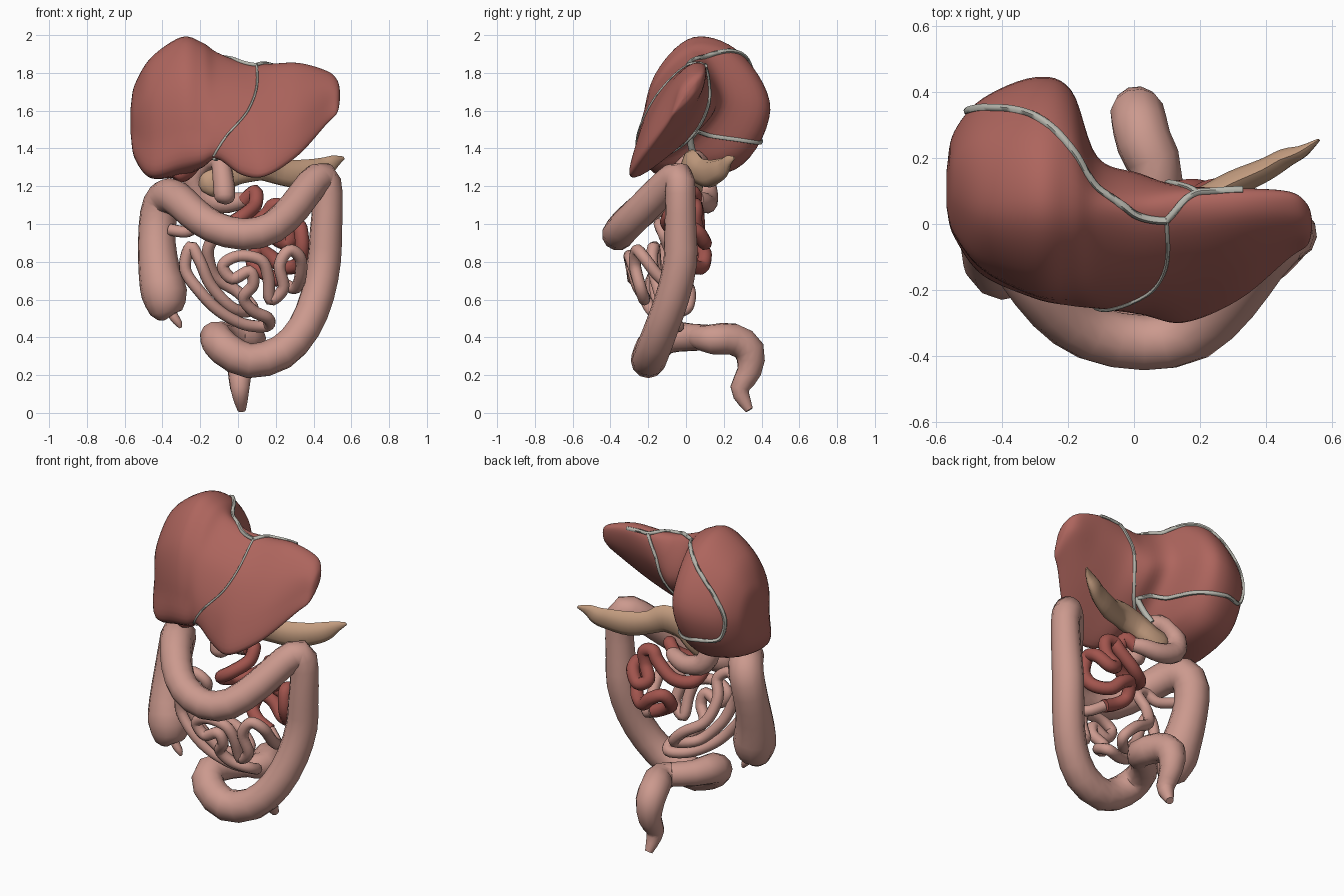
import bpy, bmesh, math
from mathutils import Vector
from mathutils.bvhtree import BVHTree


def material(name, rgb):
    m = bpy.data.materials.new(name)
    m.diffuse_color = (*rgb, 1)
    return m


LIVER = material("liver_red", (0.42, 0.13, 0.11))
PINK = material("bowel_pink", (0.60, 0.32, 0.27))
RED = material("jejunum_red", (0.36, 0.09, 0.075))
TAN = material("pancreas_tan", (0.54, 0.33, 0.21))
GREY = material("ligament_grey", (0.47, 0.47, 0.42))


def spline(pts, steps, closed=False):
    """Smooth curve through points of any dimension."""
    n, out = len(pts), []
    get = (lambda i: pts[i % n]) if closed else (lambda i: pts[max(0, min(n - 1, i))])
    for i in range(n if closed else n - 1):
        quad = [get(i + k) for k in (-1, 0, 1, 2)]
        for s in range(steps):
            t = s / steps
            out.append(tuple(0.5 * (2 * b + (c - a) * t + (2 * a - 5 * b + 4 * c - d) * t * t
                                    + (3 * b - a - 3 * c + d) * t ** 3) for a, b, c, d in zip(*quad)))
    if not closed:
        out.append(tuple(pts[-1]))
    return out


def loft(name, rings, mat, angle=60):
    """Skin a list of equal rings and cap both ends."""
    bm = bmesh.new()
    loops = [[bm.verts.new(p) for p in r] for r in rings]
    n = len(loops[0])
    for a, b in zip(loops, loops[1:]):
        for i in range(n):
            bm.faces.new((a[i], a[(i + 1) % n], b[(i + 1) % n], b[i]))
    bm.faces.new(loops[0][::-1])
    bm.faces.new(loops[-1])
    bmesh.ops.recalc_face_normals(bm, faces=bm.faces)
    me = bpy.data.meshes.new(name)
    bm.to_mesh(me)
    bm.free()
    me.materials.append(mat)
    ob = bpy.data.objects.new(name, me)
    bpy.context.collection.objects.link(ob)
    bpy.context.view_layer.objects.active = ob
    ob.select_set(True)
    bpy.ops.object.shade_smooth_by_angle(angle=math.radians(angle))
    ob.select_set(False)
    return ob


def tube(name, path, mat, sides=12, steps=3, radius=None, flat=1.0, up=(0, 0, 1)):
    """Sweep a round (or flattened) section; the 4th value of a point is its radius."""
    pts = spline([p if radius is None else (*p, radius) for p in path], steps)
    pos = [Vector(p[:3]) for p in pts]
    rings, nrm = [], Vector(up)
    for i, p in enumerate(pos):
        t = (pos[min(i + 1, len(pos) - 1)] - pos[max(i - 1, 0)]).normalized()
        nrm = (nrm - t * nrm.dot(t)).normalized()
        side = t.cross(nrm)
        r = pts[i][3]
        rings.append([p + nrm * r * math.cos(a) + side * r * flat * math.sin(a)
                      for a in (math.tau * k / sides for k in range(sides))])
    return loft(name, rings, mat)


# Liver: x, then (y, z) of front tip, mid front, upper front, top, upper back, back, underside
sections = [
    (-.545, -.02, 1.35, -.03, 1.48, -.02, 1.62, .08, 1.73, .21, 1.72, .28, 1.56, .19, 1.38),
    (-.46, -.12, 1.25, -.14, 1.45, -.11, 1.70, .04, 1.875, .26, 1.82, .38, 1.57, .24, 1.31),
    (-.30, -.17, 1.28, -.22, 1.5, -.16, 1.79, .04, 1.985, .29, 1.90, .445, 1.6, .26, 1.29),
    (-.19, -.2, 1.31, -.235, 1.5, -.16, 1.77, .03, 1.955, .26, 1.89, .405, 1.62, .22, 1.35),
    (-.11, -.22, 1.345, -.25, 1.49, -.16, 1.73, .01, 1.895, .12, 1.87, .2, 1.65, .02, 1.43),
    (.02, -.25, 1.26, -.255, 1.45, -.16, 1.69, -.01, 1.84, .09, 1.83, .15, 1.62, .0, 1.44),
    (.15, -.285, 1.255, -.26, 1.43, -.15, 1.67, .0, 1.83, .1, 1.825, .1, 1.66, -.05, 1.44),
    (.32, -.22, 1.365, -.19, 1.53, -.1, 1.71, .02, 1.84, .105, 1.83, .08, 1.68, -.04, 1.5),
    (.47, -.1, 1.53, -.08, 1.63, -.04, 1.73, .03, 1.80, .095, 1.80, .08, 1.7, .0, 1.6),
]


def liver_end(sec, x, k):
    """Shrunken copy of an end section, to round the lobe off."""
    cy, cz = sum(sec[1::2]) / 7, sum(sec[2::2]) / 7
    return (x,) + tuple((cy if i % 2 == 0 else cz) * (1 - k) + v * k for i, v in enumerate(sec[1:]))


first, last = sections[0], sections[-1]
sections = ([liver_end(first, -.569, .15), liver_end(first, -.566, .45)] + sections
            + [liver_end(last, .525, .62), liver_end(last, .54, .15)])
rings = []
for s in spline(sections, 6):
    yz = [(s[i], s[i + 1]) for i in range(1, 15, 2)]
    rings.append([(s[0], y, z) for y, z in spline(yz, 7, closed=True)])
liver = loft("liver", rings, LIVER)
surface = BVHTree.FromPolygons([v.co for v in liver.data.vertices],
                               [tuple(p.vertices) for p in liver.data.polygons])


# Ligaments: thin cords snapped to the liver surface
def ligament(name, path, r):
    snapped = []
    for p in spline(path, 3):
        co, no, _, _ = surface.find_nearest(Vector(p))
        snapped.append(tuple(co + no * 0.003))
    tube(name, snapped, GREY, sides=6, steps=3, radius=r, up=(.3, .5, .8))


ligament("falciform_ligament", [(.1, .0, 1.86), (.1, -.13, 1.73), (.05, -.22, 1.6),
                                (-.06, -.27, 1.47), (-.13, -.24, 1.36)], .006)
ligament("coronary_ligament", [(.1, .0, 1.86), (.0, .03, 1.86), (-.1, .12, 1.9), (-.2, .25, 1.92),
                               (-.32, .35, 1.86), (-.45, .39, 1.76), (-.51, .35, 1.6), (-.48, .36, 1.46),
                               (-.35, .4, 1.44), (-.2, .33, 1.44), (-.1, .13, 1.46), (.0, .03, 1.46)], .012)
ligament("left_triangular_ligament", [(.1, .0, 1.86), (.19, .11, 1.86), (.33, .11, 1.84)], .011)
ligament("venous_ligament", [(.19, .11, 1.85), (.12, .13, 1.72), (.08, .1, 1.6), (.02, .02, 1.46),
                             (-.08, -.1, 1.4), (-.13, -.22, 1.36)], .010)
tube("portal_duct", [(.0, .02, 1.47), (-.04, .03, 1.4), (-.08, .06, 1.32)], GREY, sides=8, radius=.018,
     up=(1, 0, 0))

# Gallbladder under the right lobe
tube("gallbladder", [(-.34, -.1, 1.25, .01), (-.325, -.09, 1.26, .04), (-.28, -.04, 1.28, .05),
                     (-.22, .02, 1.33, .035), (-.14, .04, 1.4, .012)], RED)

# Pancreas: flattened, lumpy, tapering to the tail
tube("pancreas", [(-.2, .05, 1.19, .02), (-.16, .05, 1.21, .075), (-.08, .05, 1.24, .07),
                  (.0, .02, 1.29, .085), (.12, .03, 1.31, .085), (.2, .07, 1.28, .07), (.3, .12, 1.265, .075),
                  (.4, .165, 1.28, .065), (.46, .2, 1.3, .055), (.51, .22, 1.33, .035),
                  (.56, .255, 1.35, .008)], TAN, sides=9, flat=.55)

# Duodenum: short stump, then the C-shaped bend
tube("duodenum", [(-.07, -.09, 1.11, .02), (-.07, -.08, 1.14, .055), (-.08, -.04, 1.25, .055),
                  (-.1, .02, 1.33, .05), (-.17, .06, 1.33, .055), (-.23, .09, 1.25, .058),
                  (-.2, .11, 1.15, .06), (-.09, .11, 1.11, .055), (.0, .09, 1.12, .048),
                  (.05, .06, 1.13, .04)], PINK, up=(1, 0, 0))

# Small bowel: upper red loops at the back, lower pink loops in front
tube("jejunum", [(.03, .06, 1.12), (.09, .03, 1.17), (.09, -.02, 1.1), (.02, -.09, 1.04), (-.05, -.09, .99),
                 (-.04, .0, .95), (.05, .06, .97), (.15, .06, 1.05), (.19, .05, 1.1), (.25, .05, 1.08),
                 (.24, .05, 1.0), (.2, .08, .93), (.26, .1, .9), (.32, .06, .96), (.33, -.01, .98),
                 (.34, -.03, .88), (.32, .02, .79), (.24, .08, .77), (.17, .1, .83), (.1, .08, .86),
                 (.08, .03, .79), (.14, .0, .74), (.22, 0, .7)],
     RED, sides=10, steps=5, radius=.038)
tube("ileum", [(.22, 0, .7), (.3, -.05, .66), (.33, -.14, .72), (.33, -.22, .82), (.27, -.26, .86),
               (.22, -.27, .78), (.24, -.24, .66), (.17, -.22, .6), (.16, -.26, .72), (.12, -.29, .81),
               (0, -.3, .83), (-.08, -.29, .78), (-.03, -.28, .71), (.06, -.28, .75), (.08, -.26, .68),
               (.03, -.22, .61), (.08, -.18, .54), (.16, -.12, .5), (.15, -.04, .46), (.03, -.08, .47),
               (-.1, -.13, .54), (-.2, -.16, .64), (-.28, -.16, .76), (-.25, -.17, .88), (-.2, -.18, .8),
               (-.14, -.15, .67), (-.02, -.1, .55), (.08, 0, .55), (0, .02, .64), (-.12, -.02, .72),
               (-.16, -.08, .85), (-.13, -.12, .95), (-.2, -.14, 1.0), (-.27, -.12, .96), (-.36, -.08, .97)],
     PINK, sides=10, steps=5, radius=.032)

# Large bowel: caecum, ascending, transverse, descending and sigmoid
tube("colon", [(-.37, -.12, .505, .03), (-.38, -.12, .53, .085), (-.39, -.11, .63, .122), (-.415, -.08, .74, .112),
               (-.43, -.03, .9, .1), (-.42, -.0, 1.05, .1), (-.385, -.03, 1.135, .1), (-.33, -.13, 1.14, .092),
               (-.24, -.25, 1.06, .088), (-.13, -.33, .985, .086), (.03, -.36, .945, .086), (.18, -.33, .98, .086),
               (.3, -.22, 1.09, .086), (.39, -.1, 1.21, .085), (.45, -.04, 1.245, .083), (.475, -.03, 1.16, .08),
               (.465, -.03, .95, .086), (.455, -.03, .8, .09), (.42, -.07, .62, .09), (.35, -.13, .45, .09),
               (.23, -.18, .32, .092), (.06, -.2, .275, .092), (-.07, -.18, .34, .092), (-.115, -.1, .4, .088),
               (-.06, .02, .4, .075), (.03, .1, .4, .07)], PINK, steps=2, up=(1, 0, 0))
tube("rectum", [(.0, .06, .4, .06), (.07, .14, .39, .08), (.03, .25, .39, .085), (.01, .335, .33, .083),
                (.01, .335, .22, .065), (.01, .285, .13, .052), (.015, .31, .06, .036), (.02, .335, .015, .022)],
     PINK, steps=2, up=(1, 0, 0))
tube("appendix", [(-.36, -.11, .56, .025), (-.34, -.12, .51, .025), (-.315, -.12, .475, .02),
                  (-.305, -.12, .45, .008)], PINK, sides=8, up=(1, 0, 0))
